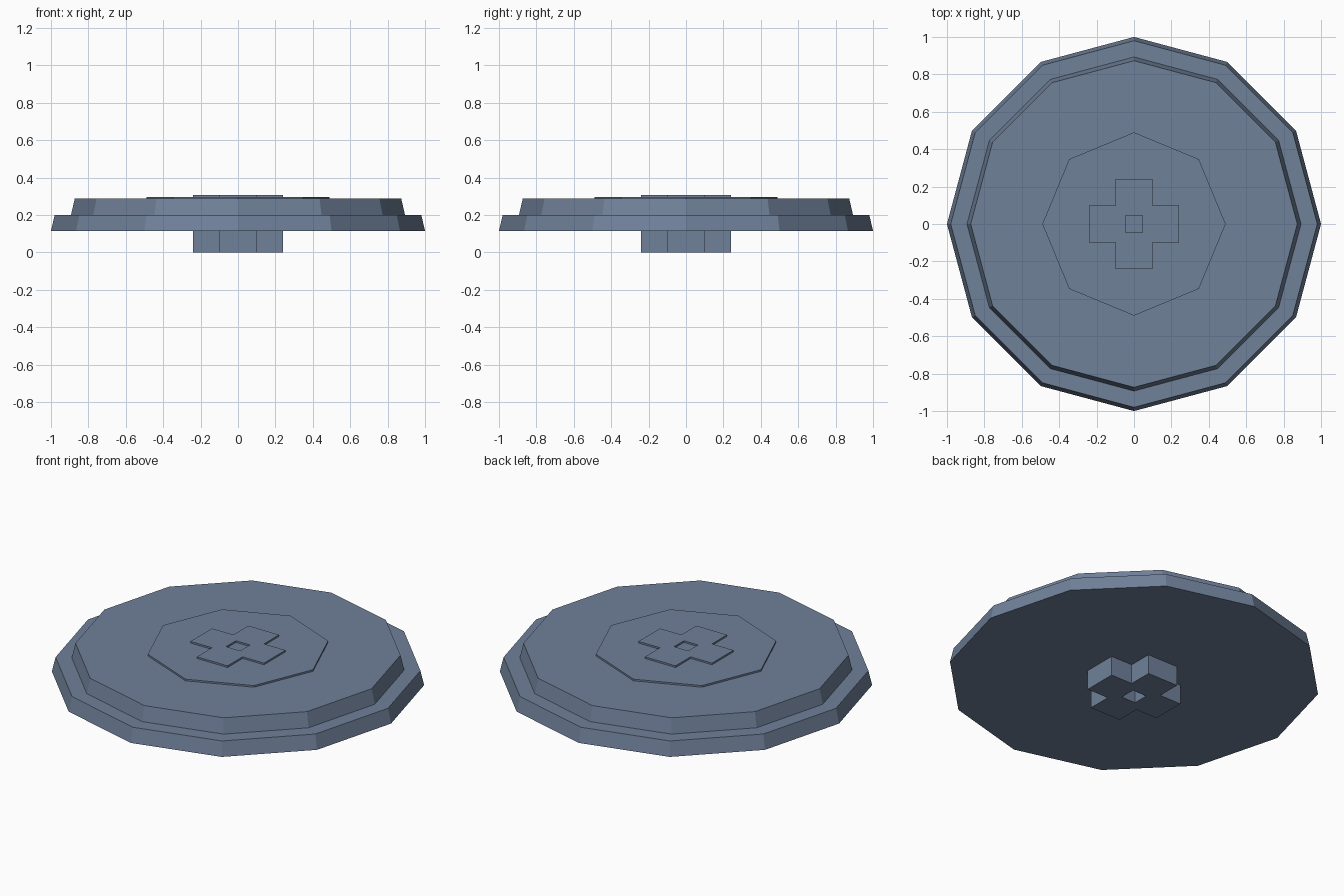
import bpy
import bmesh

default = bpy.data.objects.get("Cube")
if default:
    bpy.data.objects.remove(default, do_unlink=True)

# Single colour
blue = bpy.data.materials.new("sand_blue")
blue.use_nodes = True
color = (0.162, 0.220, 0.323, 1)
blue.diffuse_color = color
blue.node_tree.nodes["Principled BSDF"].inputs["Base Color"].default_value = color


def add_object(name, data):
    obj = bpy.data.objects.new(name, data)
    data.materials.append(blue)
    bpy.context.collection.objects.link(obj)
    return obj


def tier(name, sides, r_low, r_high, z_low, z_high):
    """Flat-sided disc that narrows upwards, with corners on the axes."""
    bm = bmesh.new()
    bmesh.ops.create_cone(bm, cap_ends=True, segments=sides, radius1=r_low,
                          radius2=r_high, depth=z_high - z_low)
    bmesh.ops.translate(bm, verts=bm.verts, vec=(0, 0, (z_low + z_high) / 2))
    mesh = bpy.data.meshes.new(name)
    bm.to_mesh(mesh)
    bm.free()
    return add_object(name, mesh)


def cross(name, arm, half_width, hole, z_low, z_high):
    """Upright plus-shaped prism with a square hole along its axis."""
    curve = bpy.data.curves.new(name, "CURVE")
    curve.dimensions = "2D"
    curve.fill_mode = "BOTH"
    curve.extrude = (z_high - z_low) / 2
    corner = [(arm, -half_width), (arm, half_width), (half_width, half_width)]
    outer, inner = [], []
    for turn in range(4):
        outer += corner
        inner.append((hole, hole) if turn == 0 else (-inner[-1][1], inner[-1][0]))
        corner = [(-y, x) for x, y in corner]
    for points in (outer, inner):
        spline = curve.splines.new("POLY")
        spline.points.add(len(points) - 1)
        for point, (x, y) in zip(spline.points, points):
            point.co = (x, y, 0, 1)
        spline.use_cyclic_u = True
    obj = add_object(name, curve)
    obj.location.z = (z_low + z_high) / 2
    # Turn the filled outline into a mesh
    bpy.ops.object.select_all(action="DESELECT")
    obj.select_set(True)
    bpy.context.view_layer.objects.active = obj
    bpy.ops.object.convert(target="MESH")
    bm = bmesh.new()
    bm.from_mesh(obj.data)
    bmesh.ops.remove_doubles(bm, verts=bm.verts, dist=0.0001)
    bmesh.ops.recalc_face_normals(bm, faces=bm.faces)
    bm.to_mesh(obj.data)
    bm.free()
    for face in obj.data.polygons:
        face.use_smooth = False


# Two stepped plates
tier("lower_plate", 12, 1.0, 0.98, 0.115, 0.20)
tier("upper_plate", 12, 0.893, 0.873, 0.20, 0.287)

# Raised eight-sided centre
tier("centre_plate", 8, 0.49, 0.49, 0.28, 0.297)

# Cross-shaped stem below and thin cross on top
cross("stem", 0.24, 0.10, 0.046, 0.0, 0.12)
cross("top_cross", 0.24, 0.10, 0.046, 0.29, 0.307)
